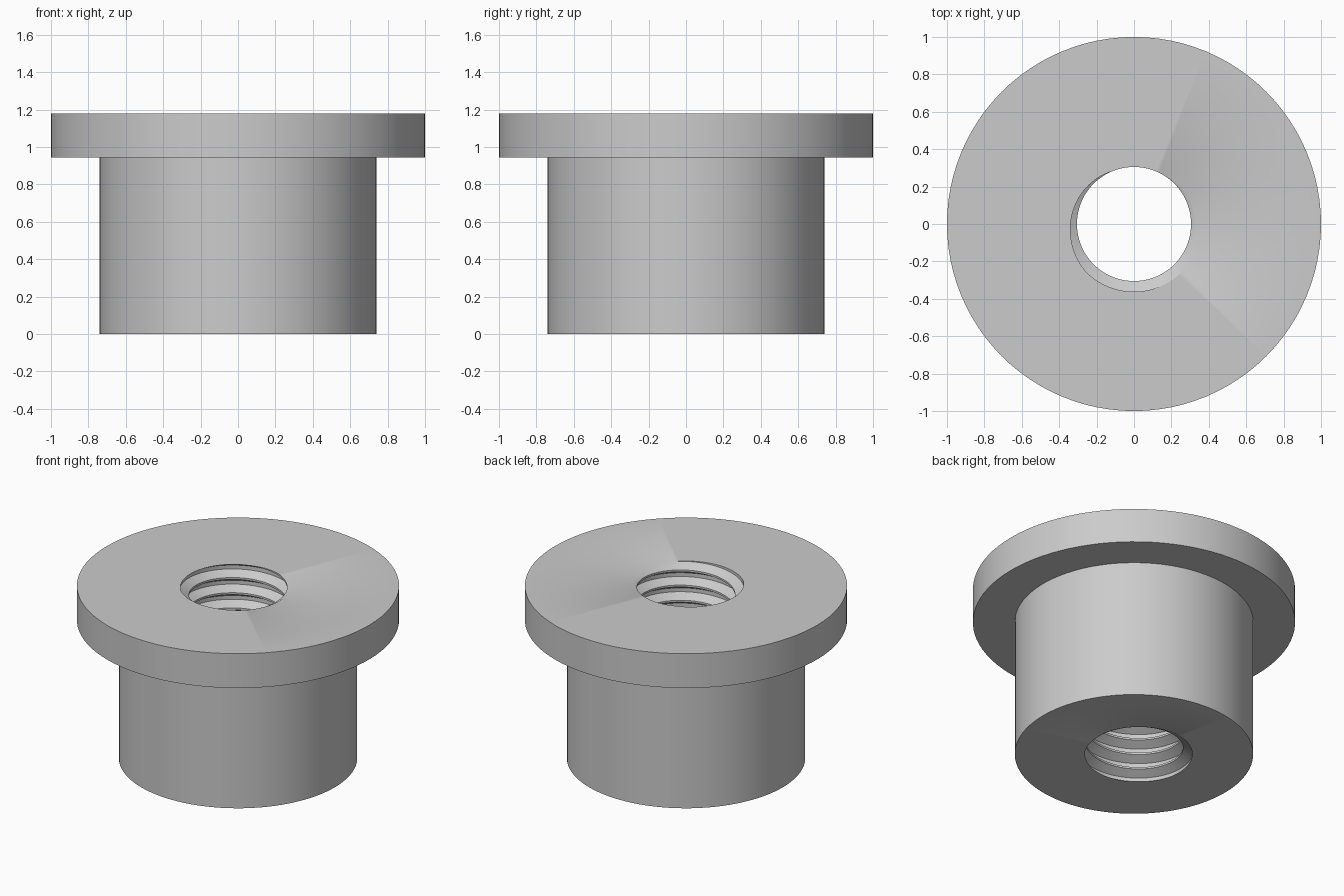
import bpy
import bmesh
from math import cos, sin, tau, radians

cube = bpy.data.objects.get("Cube")
if cube:
    bpy.data.objects.remove(cube, do_unlink=True)

TOP, FLANGE_Z = 1.18, 0.945
FLANGE_R, BODY_R = 1.0, 0.74
MINOR_R, MAJOR_R, PITCH = 0.305, 0.362, 0.104
SEGS, TURNS = 96, 14

bm = bmesh.new()

# Threaded bore: one continuous helical strip, groove then crest
profile = [(-1/8, MAJOR_R), (1/8, MAJOR_R), (7/16, MINOR_R), (9/16, MINOR_R)]
helix = []
for i in range((TURNS + 1) * SEGS + 1):
    a = tau * (i / SEGS - 0.25)
    z = TOP + PITCH * (i / SEGS - TURNS + 1)
    helix.append([bm.verts.new((r * cos(a), r * sin(a), z + PITCH * dz))
                  for dz, r in profile])
for i in range(TURNS * SEGS):
    # The last profile point joins the first point of the next turn
    here = helix[i] + [helix[i + SEGS][0]]
    ahead = helix[i + 1] + [helix[i + SEGS + 1][0]]
    for j in range(len(profile)):
        bm.faces.new((here[j], ahead[j], ahead[j + 1], here[j + 1]))

# Trim the thread flush with the two end faces
for z, direction in ((0, -1), (TOP, 1)):
    bmesh.ops.bisect_plane(bm, geom=bm.verts[:] + bm.edges[:] + bm.faces[:],
                           dist=1e-6, plane_co=(0, 0, z),
                           plane_no=(0, 0, direction), clear_outer=True)
bmesh.ops.delete(bm, geom=[v for v in bm.verts if not v.link_faces],
                 context='VERTS')

# Outer wall: flange rim, underside and body
rings = []
for r, z in ((FLANGE_R, TOP), (FLANGE_R, FLANGE_Z), (BODY_R, FLANGE_Z), (BODY_R, 0)):
    rings.append([bm.verts.new((r * cos(tau * k / SEGS), r * sin(tau * k / SEGS), z))
                  for k in range(SEGS)])
for upper, lower in zip(rings, rings[1:]):
    for k in range(SEGS):
        n = (k + 1) % SEGS
        bm.faces.new((upper[k], lower[k], lower[n], upper[n]))

# Flat end faces between the outer wall and the bore
for z in (0, TOP):
    rim = [e for e in bm.edges if e.is_boundary
           and all(abs(v.co.z - z) < 1e-4 for v in e.verts)]
    bmesh.ops.triangle_fill(bm, edges=rim, use_beauty=True,
                            normal=(0, 0, 1 if z else -1))
bmesh.ops.recalc_face_normals(bm, faces=bm.faces[:])

mesh = bpy.data.meshes.new("flanged_threaded_bushing")
bm.to_mesh(mesh)
bm.free()
bushing = bpy.data.objects.new("flanged_threaded_bushing", mesh)
bpy.context.collection.objects.link(bushing)

# Plain grey
grey = bpy.data.materials.new("plain_grey")
grey.use_nodes = True
colour = (0.6, 0.6, 0.6, 1)
grey.diffuse_color = colour
grey.node_tree.nodes["Principled BSDF"].inputs["Base Color"].default_value = colour
mesh.materials.append(grey)

bpy.ops.object.select_all(action='DESELECT')
bushing.select_set(True)
bpy.context.view_layer.objects.active = bushing
bpy.ops.object.shade_smooth_by_angle(angle=radians(30))
